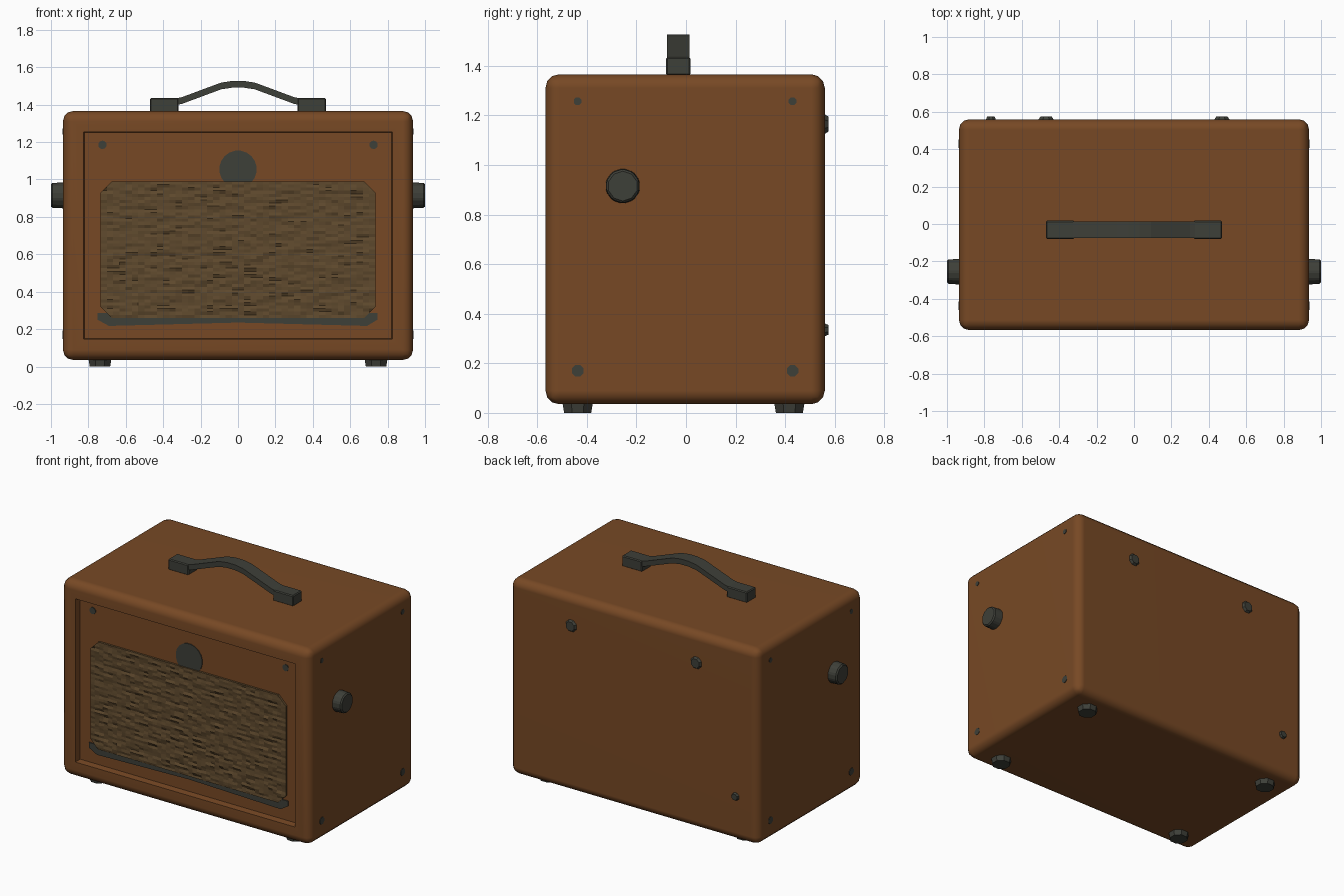
import bpy, bmesh, math, random
from mathutils import Vector

if "Cube" in bpy.data.objects:
    bpy.data.objects.remove(bpy.data.objects["Cube"])

random.seed(4)


def material(name, rgb):
    m = bpy.data.materials.new(name)
    m.diffuse_color = (*rgb, 1)
    m.use_nodes = True
    m.node_tree.nodes["Principled BSDF"].inputs["Base Color"].default_value = m.diffuse_color
    return m


BROWN = material("brown_cabinet", (0.185, 0.066, 0.018))
CLOTH = material("tan_grille_cloth", (0.112, 0.066, 0.026))
DARK = material("dark_grey", (0.048, 0.050, 0.040))


def finish(name, bm, mat):
    bmesh.ops.recalc_face_normals(bm, faces=bm.faces)
    me = bpy.data.meshes.new(name)
    bm.to_mesh(me)
    bm.free()
    me.materials.append(mat)
    ob = bpy.data.objects.new(name, me)
    bpy.context.collection.objects.link(ob)
    return ob


def prism(name, pts, axis, lo, hi, mat, taper=1.0, bevel=0.0):
    """Extrude a 2D outline along an axis; the hi end is scaled by taper."""
    bm = bmesh.new()
    c = sum((Vector(p) for p in pts), Vector((0, 0))) / len(pts)
    rings = []
    for t, k in ((lo, 1.0), (hi, taper)):
        ring = []
        for p in pts:
            a, b = c + (Vector(p) - c) * k
            co = {'x': (t, a, b), 'y': (a, t, b), 'z': (a, b, t)}[axis]
            ring.append(bm.verts.new(co))
        rings.append(ring)
        bm.faces.new(ring)
    n = len(pts)
    for i in range(n):
        j = (i + 1) % n
        bm.faces.new((rings[0][i], rings[0][j], rings[1][j], rings[1][i]))
    if bevel:
        bmesh.ops.recalc_face_normals(bm, faces=bm.faces)
        bmesh.ops.bevel(bm, geom=bm.edges[:], offset=bevel, segments=1,
                        affect='EDGES', clamp_overlap=True)
    return finish(name, bm, mat)


def circle(a, b, r, n):
    return [(a + r * math.cos(2 * math.pi * (i + .5) / n),
             b + r * math.sin(2 * math.pi * (i + .5) / n)) for i in range(n)]


def rect(a0, a1, b0, b1):
    return [(a0, b0), (a1, b0), (a1, b1), (a0, b1)]


# cabinet: rounded box with a recessed front
W, YF, YB, Z0, Z1 = 0.936, -0.567, 0.56, 0.035, 1.366
DEPTH = 0.045
bm = bmesh.new()
bmesh.ops.create_cube(bm, size=1)
for v in bm.verts:
    v.co = (v.co.x * 2 * W, (YF + YB) / 2 + v.co.y * (YB - YF),
            (Z0 + Z1) / 2 + v.co.z * (Z1 - Z0))
bmesh.ops.bevel(bm, geom=bm.edges[:], offset=0.055, segments=3,
                profile=0.5, affect='EDGES')
bm.normal_update()
front = max((f for f in bm.faces if f.normal.y < -0.99), key=lambda f: f.calc_area())
bmesh.ops.inset_region(bm, faces=[front], thickness=0.056, use_even_offset=True)
bmesh.ops.inset_region(bm, faces=[front], thickness=0.004, depth=-DEPTH,
                       use_even_offset=True)
cabinet = finish("cabinet", bm, BROWN)
bpy.context.view_layer.objects.active = cabinet
cabinet.select_set(True)
bpy.ops.object.shade_smooth_by_angle(angle=math.radians(35))
wn = cabinet.modifiers.new("weighted_normals", 'WEIGHTED_NORMAL')
wn.keep_sharp = True
cabinet.select_set(False)
PANEL = YF + DEPTH

# grille: bumpy woven cloth with clipped corners
GX, GZ0, GZ1, CUT = 0.735, 0.26, 0.99, 0.06
gc = (GZ0 + GZ1) / 2
bm = bmesh.new()
bmesh.ops.create_grid(bm, x_segments=44, y_segments=44, size=1)
for v in bm.verts:
    edge = max(abs(v.co.x), abs(v.co.y)) > 0.99
    bump = 0 if edge else random.uniform(-0.006, 0.006)
    v.co = (v.co.x * GX, PANEL - 0.014 + bump, gc + v.co.y * (GZ1 - GZ0) / 2)
for sx in (-1, 1):
    for sz in (-1, 1):
        bmesh.ops.bisect_plane(
            bm, geom=bm.verts[:] + bm.edges[:] + bm.faces[:],
            plane_co=(sx * (GX - CUT), 0, gc + sz * (GZ1 - GZ0) / 2),
            plane_no=(sx, 0, sz), clear_outer=True)
rim = [e for e in bm.edges if e.is_boundary]
ext = bmesh.ops.extrude_edge_only(bm, edges=rim)
for v in ext["geom"]:
    if isinstance(v, bmesh.types.BMVert):
        v.co.y = PANEL + 0.002
finish("grille_cloth", bm, CLOTH)

# dark sill under the grille
prism("grille_sill", [(-0.75, 0.285), (-0.75, 0.25), (-0.69, 0.217), (0, 0.235),
                      (0.69, 0.217), (0.745, 0.25), (0.745, 0.285)],
      'y', PANEL + 0.002, PANEL - 0.007, DARK)

# round badge plate and panel screws
prism("badge_plate", circle(0, 1.055, 0.1, 20), 'y', PANEL + 0.002, PANEL - 0.005, DARK)
for s in (-1, 1):
    prism("panel_screw", circle(s * 0.725, 1.185, 0.023, 10), 'y',
          PANEL + 0.002, PANEL - 0.005, DARK)

# side knobs, side rivets and feet
for s in (-1, 1):
    prism("side_knob", circle(-0.255, 0.915, 0.072, 10), 'x',
          s * (W - 0.01), s * 1.0, DARK, 0.95, 0.008)
    for y in (-0.437, 0.43):
        prism("side_rivet", circle(y, 1.257, 0.017, 8), 'x',
              s * (W - 0.003), s * (W + 0.003), DARK)
        prism("side_rivet", circle(y, 0.17, 0.025, 8), 'x',
              s * (W - 0.003), s * (W + 0.003), DARK)
    for y in (-0.437, 0.417):
        prism("foot", circle(s * 0.738, y, 0.067, 8), 'z', 0.045, 0.0, DARK, 0.88)

# rear bumpers
for x, z, r in ((-0.47, 1.165, 0.046), (0.47, 1.165, 0.046), (-0.765, 0.335, 0.03)):
    prism("rear_bumper", circle(x, z, r, 8), 'y', YB - 0.005, 0.575, DARK, 0.7)

# carrying handle: two end blocks and an arched strap
HY0, HY1 = -0.08, 0.018
for s in (-1, 1):
    prism("handle_mount", rect(s * 0.318, s * 0.47, Z1 - 0.005, 1.435), 'y',
          HY0, HY1, DARK, 1.0, 0.006)
half = [(0.35, 1.412), (0.30, 1.422), (0.19, 1.463), (0.09, 1.500), (0.03, 1.509)]
path = [(-x, z) for x, z in half] + half[::-1]
T = 0.018
outline = [(x, z + T) for x, z in path] + [(x, z - T) for x, z in reversed(path)]
prism("handle_strap", outline, 'y', HY0 + 0.004, HY1 - 0.004, DARK)
